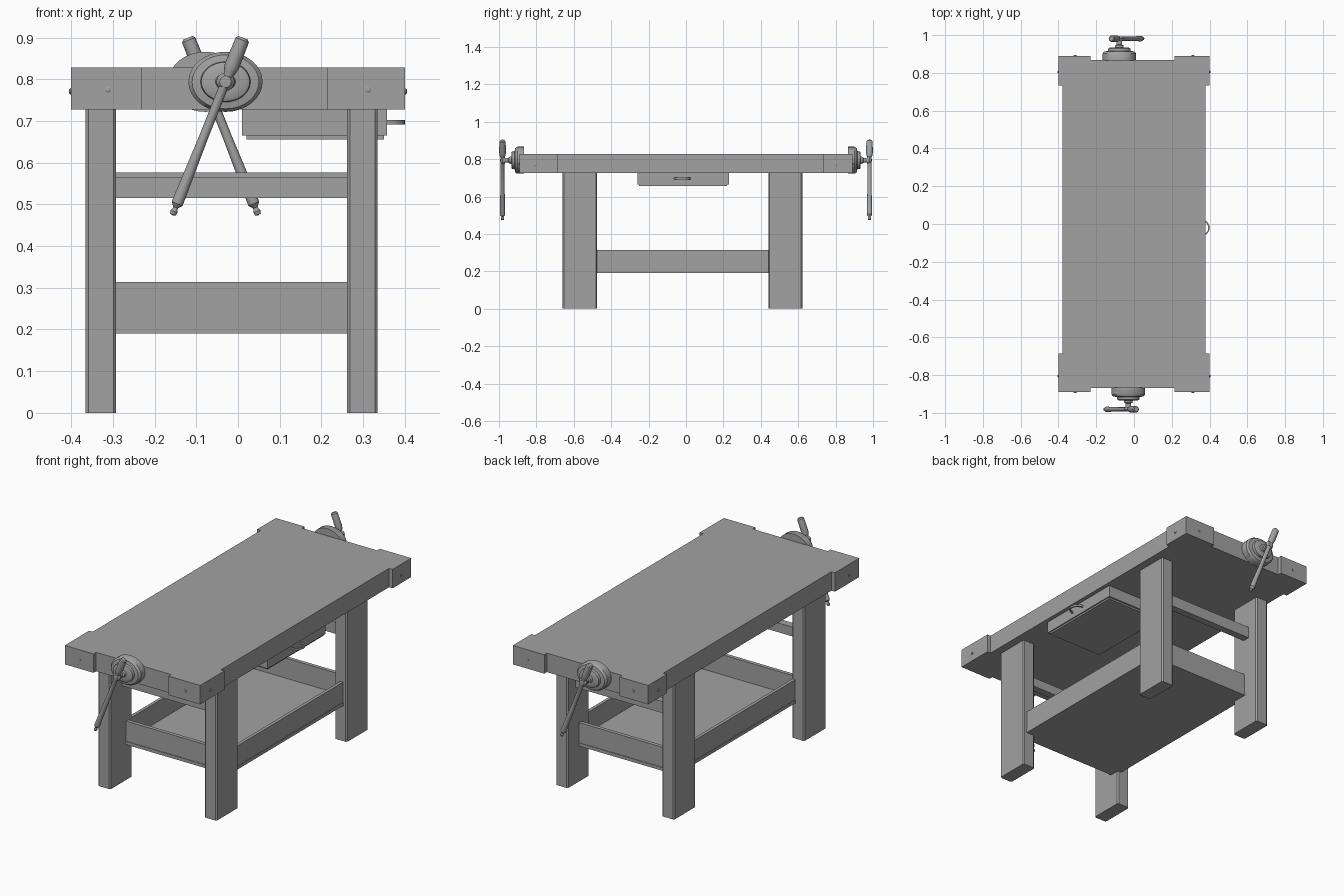
import bpy, bmesh, math
from mathutils import Vector, Matrix

cube = bpy.data.objects.get("Cube")
if cube:
    bpy.data.objects.remove(cube, do_unlink=True)

grey = bpy.data.materials.new("workbench_grey")
grey.use_nodes = True
colour = (0.36, 0.36, 0.36, 1)
grey.diffuse_color = colour
grey.node_tree.nodes["Principled BSDF"].inputs["Base Color"].default_value = colour


def finish(name, bm, smooth=False):
    bmesh.ops.recalc_face_normals(bm, faces=bm.faces)
    mesh = bpy.data.meshes.new(name)
    bm.to_mesh(mesh)
    bm.free()
    obj = bpy.data.objects.new(name, mesh)
    bpy.context.collection.objects.link(obj)
    mesh.materials.append(grey)
    if smooth:
        bpy.ops.object.select_all(action='DESELECT')
        obj.select_set(True)
        bpy.context.view_layer.objects.active = obj
        bpy.ops.object.shade_smooth_by_angle(angle=math.radians(35))
    return obj


def box(name, x, y, z, bevel=0):
    """Box from ranges, optionally with chamfered upright edges."""
    bm = bmesh.new()
    bmesh.ops.create_cube(bm, size=1)
    for v in bm.verts:
        v.co = [r[0] if c < 0 else r[1] for c, r in zip(v.co, (x, y, z))]
    if bevel:
        upright = [e for e in bm.edges
                   if abs(e.verts[0].co.z - e.verts[1].co.z) > 0.1]
        bmesh.ops.bevel(bm, geom=upright, offset=bevel, segments=1,
                        affect='EDGES')
    return finish(name, bm)


def lathe(name, profile, origin, axis, steps=24, squash=1):
    """Revolve (radius, distance) points around an axis; squash flattens in z."""
    bm = bmesh.new()
    verts = [bm.verts.new((r, 0, d)) for r, d in profile]
    edges = [bm.edges.new(pair) for pair in zip(verts, verts[1:])]
    bmesh.ops.spin(bm, geom=verts + edges, axis=(0, 0, 1), cent=(0, 0, 0),
                   angle=math.tau, steps=steps)
    bmesh.ops.remove_doubles(bm, verts=bm.verts, dist=0.0001)
    turn = Vector((0, 0, 1)).rotation_difference(Vector(axis)).to_matrix().to_4x4()
    bm.transform(Matrix.Translation(origin) @ Matrix.Diagonal((1, 1, squash, 1)) @ turn)
    return finish(name, bm, True)


# Table top: one outline with a projecting block at each corner
outline = []
for sx, sy, inner_x, inner_y in ((1, -1, 0.214, -0.685), (1, 1, 0.214, 0.733),
                                 (-1, 1, -0.23, 0.733), (-1, -1, -0.23, -0.685)):
    corner = [(inner_x, sy * 0.868), (inner_x, sy * 0.89), (sx * 0.4, sy * 0.89),
              (sx * 0.4, inner_y), (sx * 0.379, inner_y)]
    outline += corner if sx * sy < 0 else corner[::-1]
bm = bmesh.new()
top = bm.faces.new([bm.verts.new((x, y, 0.727)) for x, y in outline])
up = bmesh.ops.extrude_face_region(bm, geom=[top])["geom"]
bmesh.ops.translate(bm, vec=(0, 0, 0.101),
                    verts=[v for v in up if isinstance(v, bmesh.types.BMVert)])
finish("table_top", bm)

# Legs
for side, x in (("right", (-0.366, -0.292)), ("left", (0.262, 0.335))):
    for end, y in (("front", (-0.66, -0.475)), ("back", (0.44, 0.623))):
        box(f"{end}_{side}_leg", x, y, (0, 0.727), 0.007)

# Upper cross rails between each pair of legs
box("front_upper_rail", (-0.3, 0.27), (-0.56, -0.52), (0.515, 0.565))
box("back_upper_rail", (-0.3, 0.27), (0.52, 0.56), (0.515, 0.577))

# Lower tray: floor and four boards
box("tray_floor", (-0.315, 0.315), (-0.53, 0.53), (0.19, 0.207))
for s, side, end in ((-1, "right", "front"), (1, "left", "back")):
    box(f"tray_{side}_board", sorted((s * 0.295, s * 0.312)), (-0.527, 0.527),
        (0.207, 0.314))
    box(f"tray_{end}_board", (-0.295, 0.295), sorted((s * 0.507, s * 0.527)),
        (0.207, 0.314))

# Drawer under the top, with a flat bowed pull
box("drawer", (0.01, 0.357), (-0.26, 0.23), (0.665, 0.727))
box("drawer_bottom", (0.02, 0.35), (-0.25, 0.22), (0.656, 0.665))
bm = bmesh.new()
ring = [bm.verts.new((0.357 + r, -0.02, z)) for r, z in
        ((0.036, 0.692), (0.043, 0.692), (0.043, 0.702), (0.036, 0.702))]
section = bm.faces.new(ring)
bmesh.ops.rotate(bm, verts=ring, cent=(0.357, -0.02, 0),
                 matrix=Matrix.Rotation(-math.pi / 2, 3, 'Z'))
bmesh.ops.spin(bm, geom=[section], axis=(0, 0, 1), cent=(0.357, -0.02, 0),
               angle=math.pi, steps=16)
finish("drawer_pull", bm, True)

# Bolt heads on the corner blocks
bolt = [(0, 0), (0.007, 0), (0.007, 0.003), (0.004, 0.005), (0, 0.005)]
for sy in (-1, 1):
    for sx in (-1, 1):
        lathe("end_bolt", bolt, (sx * 0.312, sy * 0.89, 0.775), (0, sy, 0), 10)
        lathe("side_bolt", bolt, (sx * 0.4, sy * 0.805, 0.771), (sx, 0, 0), 10)

# Vise at each end: oval plate with stepped hub, and a slanted crank handle
plate = [(0, 0), (0.089, 0), (0.089, 0.036), (0.08, 0.047), (0.06, 0.05),
         (0.058, 0.064), (0.05, 0.068), (0.024, 0.068), (0.022, 0.08),
         (0.014, 0.083), (0.014, 0.105), (0, 0.105)]
handle = [(0, 0), (0.007, 0.002), (0.009, 0.01), (0.006, 0.016), (0.006, 0.02),
          (0.014, 0.03), (0.014, 0.04), (0.011, 0.2), (0.011, 0.36),
          (0.015, 0.37), (0.018, 0.385), (0.017, 0.452), (0.012, 0.458), (0, 0.458)]
for end, s, x in (("front", -1, -0.03), ("back", 1, -0.078)):
    lathe(f"{end}_vise_plate", plate, (x, s * 0.866, 0.794), (0, s, 0), 32, 0.81)
    slant = Vector((-s * 0.37, 0, 0.93)).normalized()
    foot = Vector((x + s * 0.127, s * 0.981, 0.474))
    lathe(f"{end}_vise_handle", handle, foot, slant, 16)
    lathe(f"{end}_vise_boss", [(0, 0), (0.02, 0.003), (0.022, 0.015), (0.014, 0.026), (0, 0.028)],
          (x, s * 0.966, 0.794), (0, s, 0), 16)
